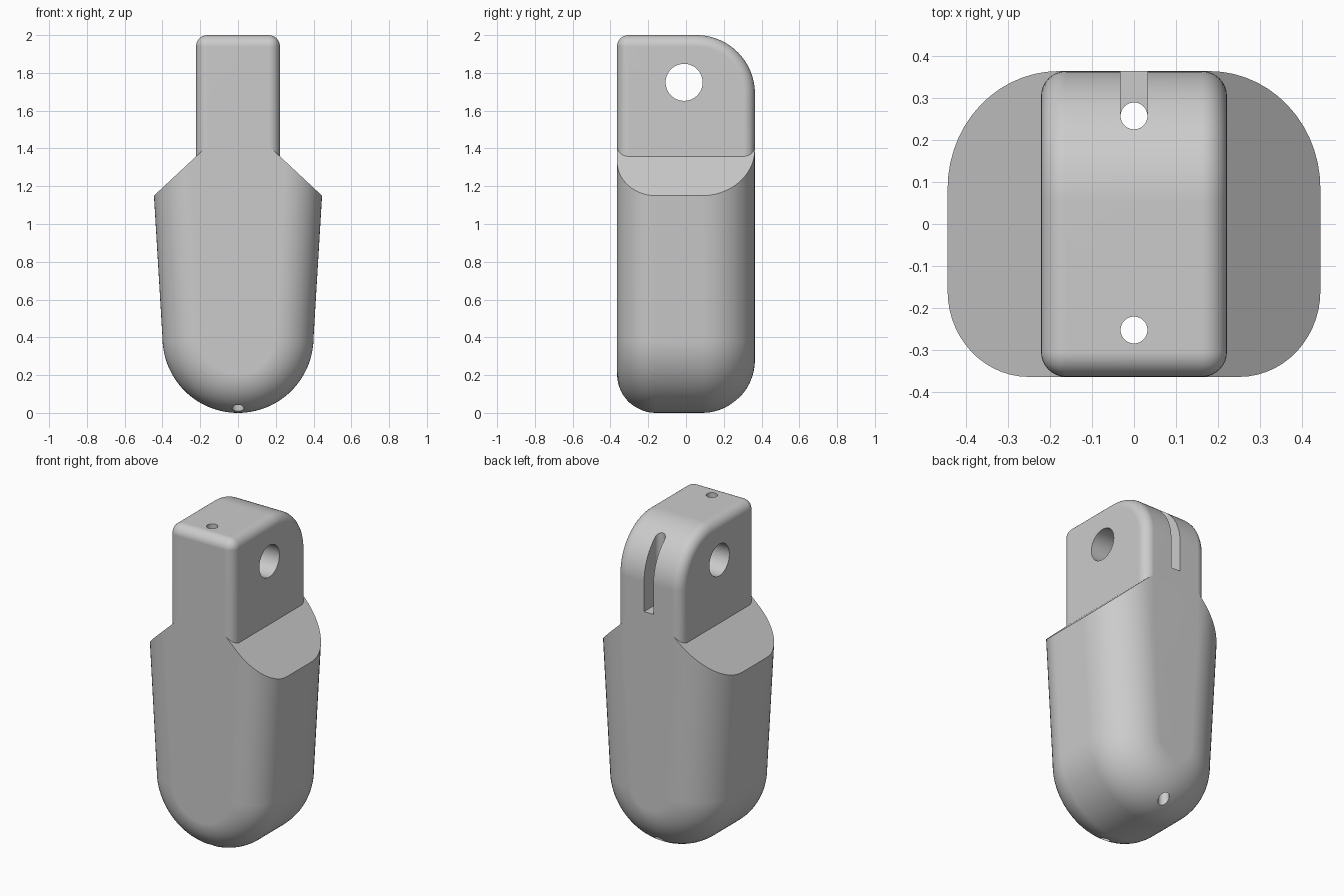
import bpy, bmesh
from math import sin, cos, pi
from mathutils import Matrix

cube = bpy.data.objects.get("Cube")
if cube:
    bpy.data.objects.remove(cube, do_unlink=True)

grey = bpy.data.materials.new("plain grey")
grey.use_nodes = True
COLOR = (0.6, 0.6, 0.6, 1)
grey.diffuse_color = COLOR
grey.node_tree.nodes["Principled BSDF"].inputs["Base Color"].default_value = COLOR


def loft(name, rings):
    """Skin closed rings of points and cap both ends."""
    bm = bmesh.new()
    loops = [[bm.verts.new(p) for p in ring] for ring in rings]
    for a, b in zip(loops, loops[1:]):
        for i in range(len(a)):
            j = (i + 1) % len(a)
            bm.faces.new((a[i], a[j], b[j], b[i]))
    bm.faces.new(loops[0])
    bm.faces.new(loops[-1])
    bmesh.ops.recalc_face_normals(bm, faces=bm.faces)
    mesh = bpy.data.meshes.new(name)
    bm.to_mesh(mesh)
    bm.free()
    mesh.materials.append(grey)
    obj = bpy.data.objects.new(name, mesh)
    bpy.context.collection.objects.link(obj)
    return obj


def pin(name, radius, location, axis="Z"):
    """Long cylinder used to drill a hole."""
    turn = Matrix.Rotation(pi / 2, 4, "Y") if axis == "X" else Matrix()
    rings = [[turn @ Matrix.Translation((0, 0, h)) @ Matrix.Translation(
        (radius * cos(2 * pi * i / 48), radius * sin(2 * pi * i / 48), 0)).translation
        for i in range(48)] for h in (-3, 3)]
    obj = loft(name, rings)
    obj.data.transform(Matrix.Translation(location))
    return obj


def apply(obj, modifier):
    bpy.ops.object.select_all(action="DESELECT")
    obj.select_set(True)
    bpy.context.view_layer.objects.active = obj
    bpy.ops.object.modifier_apply(modifier=modifier.name)


def combine(obj, other, operation):
    mod = obj.modifiers.new(operation.title(), "BOOLEAN")
    mod.operation, mod.solver, mod.object = operation, "EXACT", other
    apply(obj, mod)
    bpy.data.objects.remove(other, do_unlink=True)


HALF = 0.365  # half depth of the whole part


# Body: round-bottomed silhouette, shrunk towards front and back to form fillets
def body_ring(y, d):
    slope = 0.933
    z = (1.15 + slope * (0.045 + d) + 0.0224) / 1.056
    x = 0.4 - d + 0.06 * (z - 0.4)
    peak = 1.15 + slope * (0.445 - 0.1)
    arc = [((0.4 - d) * cos(t), y, 0.4 - (0.4 - d) * sin(t))
           for t in (pi * i / 56 for i in range(57))]
    return [(0.1, y, peak), (x, y, z)] + arc + [(-x, y, z), (-0.1, y, peak)]


STEPS = 14
rings = []
for side, r in ((-1, 0.205), (1, 0.28)):
    part = []
    for i in range(STEPS + 1):
        a = pi / 2 * i / STEPS
        part.append(body_ring(side * (HALF - r + r * sin(a)), r * (1 - cos(a))))
    rings += part[::-1] if side < 0 else part
body = loft("finger_segment", rings)

# Tongue: upright block with a large rounded back corner and softened edges
R = 0.31
outline = [(-HALF, 0.9), (-HALF, 2.0)]
outline += [(HALF - R + R * sin(a), 2 - R + R * cos(a))
            for a in (pi / 2 * i / 24 for i in range(25))]
outline += [(HALF, 0.9)]
tongue = loft("tongue", [[(x, y, z) for y, z in outline] for x in (-0.222, 0.222)])
bevel = tongue.modifiers.new("Soft edges", "BEVEL")
bevel.width, bevel.segments, bevel.limit_method = 0.06, 8, "ANGLE"
bevel.use_clamp_overlap = False
apply(tongue, bevel)
combine(body, tongue, "UNION")

# Pivot hole and the two cord channels
combine(body, pin("pivot_cutter", 0.098, (0, -0.01, 1.75), "X"), "DIFFERENCE")
for y in (-0.253, 0.258):
    combine(body, pin("cord_cutter", 0.032, (0, y, 1)), "DIFFERENCE")

# Slot opening the rear channel to the back
slot = loft("slot_cutter", [[(-0.032, y, z), (0.032, y, z), (0.032, y, z + 0.6), (-0.032, y, z + 0.6)]
                            for y, z in ((0.258, 1.505), (0.5, 1.505))])
combine(body, slot, "DIFFERENCE")

# Smooth shading with crisp cut edges
bpy.ops.object.select_all(action="DESELECT")
body.select_set(True)
bpy.context.view_layer.objects.active = body
bpy.ops.object.shade_smooth_by_angle(angle=pi / 6)
normals = body.modifiers.new("Even normals", "WEIGHTED_NORMAL")
normals.keep_sharp = True
